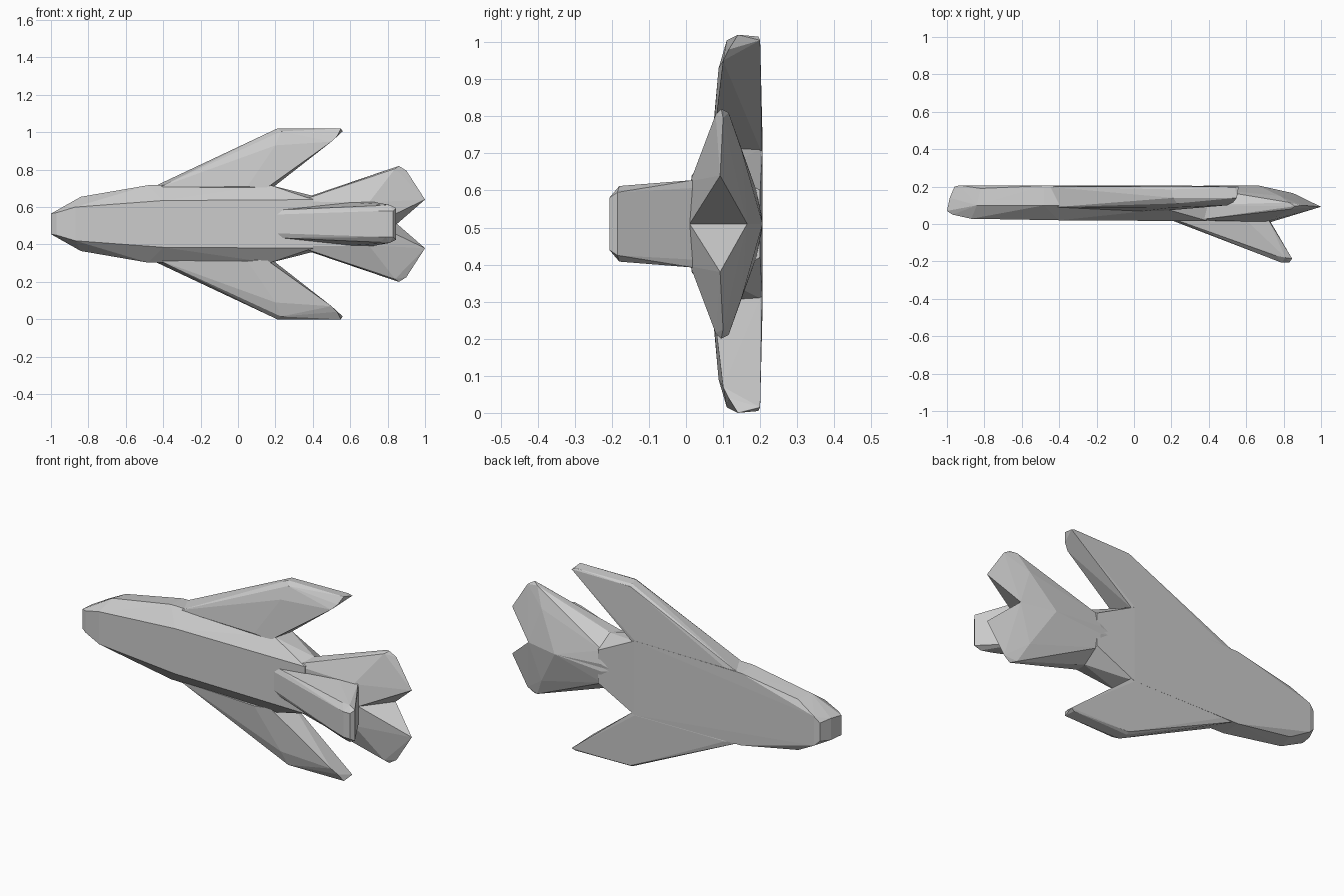
import bpy, bmesh

MID = 0.51  # height of the symmetry plane


def hull(name, points, sides):
    """Faceted convex part; points are (x, y, offset from the mid plane)."""
    bm = bmesh.new()
    done = set()
    for x, y, d in points:
        for s in sides:
            p = (x, y, round(MID + s * d, 4))
            if p not in done:
                done.add(p)
                bm.verts.new(p)
    res = bmesh.ops.convex_hull(bm, input=bm.verts)
    junk = {g for g in res["geom_interior"] + res["geom_unused"]
            if isinstance(g, bmesh.types.BMVert)}
    bmesh.ops.delete(bm, geom=list(junk), context='VERTS')
    bmesh.ops.dissolve_limit(bm, angle_limit=0.02, verts=bm.verts, edges=bm.edges)
    bmesh.ops.recalc_face_normals(bm, faces=bm.faces)
    mesh = bpy.data.meshes.new(name)
    bm.to_mesh(mesh)
    bm.free()
    obj = bpy.data.objects.new(name, mesh)
    bpy.context.collection.objects.link(obj)
    return obj


# Fuselage: flat on the back, bevelled towards the front
hull("fuselage", [
    (-1.0, .07, .055), (-.985, .14, .06), (-.96, .20, .05), (-.93, .207, .08),
    (-.97, .05, .06), (-.87, .028, .09), (-.84, .10, .145), (-.82, .19, .14),
    (-.48, .205, .20), (-.48, .10, .207), (-.40, .02, .125),
    (.17, .207, .205), (.17, .08, .208), (.20, .015, .13),
    (.40, .20, .09), (.40, .10, .15), (.40, .015, .13),
], (1, -1))

# Swept main wings
wing = [
    (-.47, .20, .19), (-.42, .09, .195), (-.38, .205, .205),
    (.18, .205, .19), (.15, .07, .19), (.05, .068, .20), (.17, .207, .207),
    (.20, .20, .495), (.20, .185, .505), (.21, .14, .51), (.23, .11, .495),
    (.20, .088, .42), (.54, .195, .505), (.56, .20, .495), (.55, .14, .51),
    (.53, .115, .47), (.50, .10, .44),
]
# Tailplane lobes meeting along a central ridge
lobe = [
    (.30, .02, 0), (.30, .20, 0), (.32, .02, .12), (.33, .10, .13),
    (.38, .205, .02), (.38, .19, .09), (.66, .207, 0), (.85, .165, 0),
    (.73, .01, 0), (.70, .012, .115), (1.0, .092, .13),
    (.86, .095, .31), (.84, .08, .295), (.83, .115, .30),
    (.90, .10, .285), (.78, .15, .20),
]
for label, side in (("upper", 1), ("lower", -1)):
    hull(label + "_wing", wing, (side,))
    hull(label + "_tail_lobe", lobe, (side,))

# Thick swept fin on the front side
hull("fin", [
    (.20, .02, .05), (.23, .02, .075), (.32, .06, .085), (.60, .02, .115),
    (.72, .02, .118), (.69, .08, .10), (.76, -.17, .098), (.81, -.18, .102),
    (.79, -.207, .07), (.83, -.207, .07), (.845, -.185, .085),
], (1, -1))
